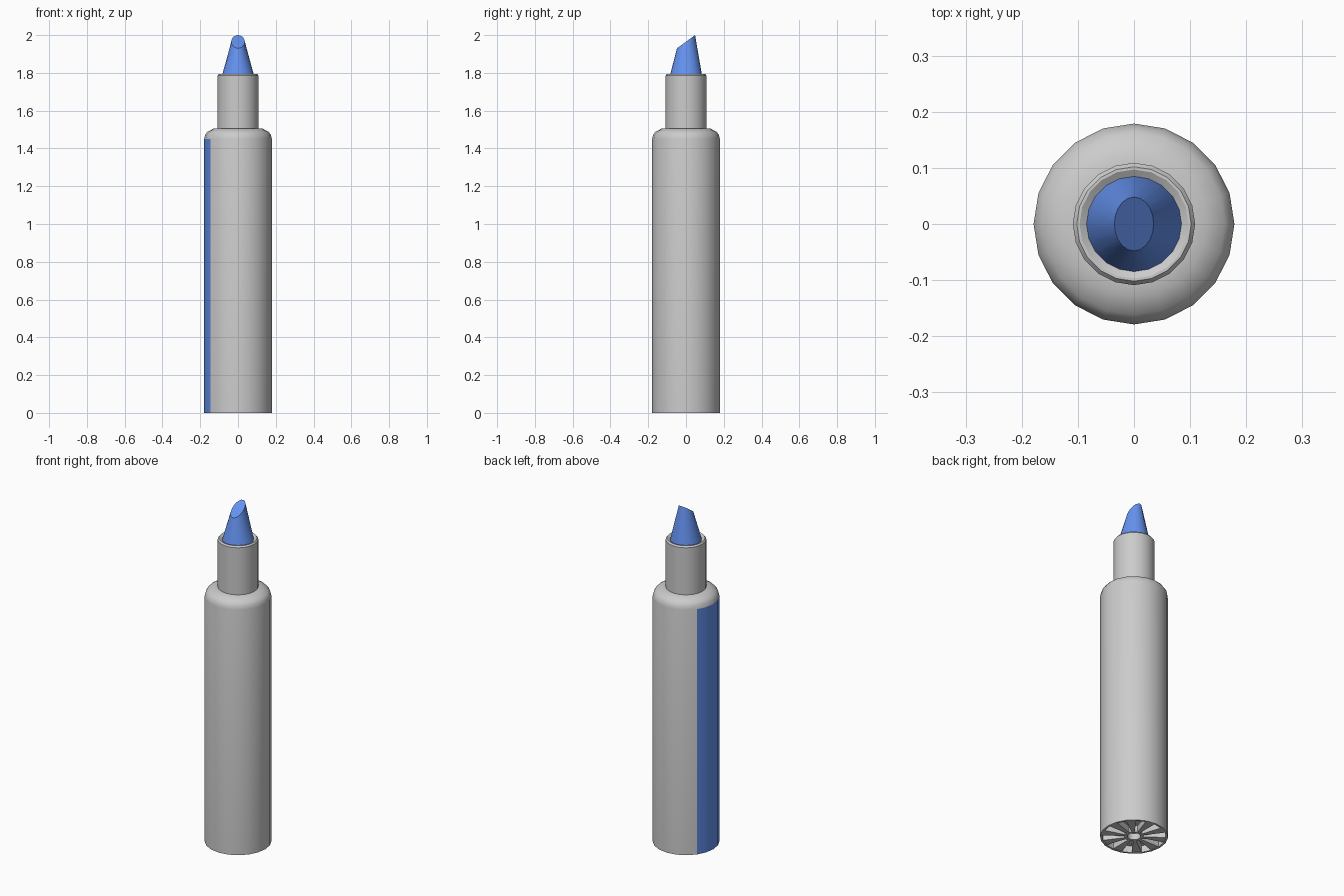
import bpy, bmesh, math

if "Cube" in bpy.data.objects:
    bpy.data.objects.remove(bpy.data.objects["Cube"])

N = 20  # sides of the round parts

blue = bpy.data.materials.new("ink_blue")
blue.diffuse_color = (0.13, 0.29, 0.87, 1)
blue.use_nodes = True
blue.node_tree.nodes["Principled BSDF"].inputs["Base Color"].default_value = blue.diffuse_color


def finish(bm, name, mat=None, angle=25, recalc=True):
    bmesh.ops.remove_doubles(bm, verts=bm.verts, dist=1e-5)
    if recalc:
        bmesh.ops.recalc_face_normals(bm, faces=bm.faces)
    me = bpy.data.meshes.new(name)
    bm.to_mesh(me)
    bm.free()
    ob = bpy.data.objects.new(name, me)
    bpy.context.collection.objects.link(ob)
    if mat:
        me.materials.append(mat)
    bpy.ops.object.select_all(action='DESELECT')
    ob.select_set(True)
    bpy.context.view_layer.objects.active = ob
    bpy.ops.object.shade_smooth_by_angle(angle=math.radians(angle))
    return ob


def point(r, i, z):
    a = 2 * math.pi * i / N
    return (r * math.cos(a), r * math.sin(a), z)


def loft(bm, rings, keep=lambda level, i: True):
    """Bridge consecutive closed rings with quads."""
    vs = [[bm.verts.new(p) for p in ring] for ring in rings]
    for k in range(len(vs) - 1):
        for i in range(N):
            if keep(k, i):
                j = (i + 1) % N
                bm.faces.new((vs[k][i], vs[k][j], vs[k + 1][j], vs[k + 1][i]))
    return vs


def rings(profile):
    return [[point(r, i, z) for i in range(N)] for r, z in profile]


R, SHOULDER = 0.179, 1.45
STRIP = range(8, 12)  # sectors on the left side

# Barrel: recessed base, straight wall, rounded shoulder
bm = bmesh.new()
vs = loft(bm, rings([(0.168, 0.04), (0.168, 0.0), (R, 0.0), (R, SHOULDER), (0.174, 1.472),
                     (0.162, 1.488), (0.13, 1.505), (0.105, 1.507)]),
          lambda k, i: not (k == 2 and i in STRIP))
bm.faces.new(vs[0])
finish(bm, "barrel", angle=35)

# Colour strip set flush into the barrel wall
bm = bmesh.new()
loft(bm, rings([(R, 0.0), (R, SHOULDER)]), lambda k, i: i in STRIP)
finish(bm, "colour_strip", blue, recalc=False)

# Radial ribs and hub inside the base
bm = bmesh.new()
for s in range(0, N, 2):
    lo, hi = [[bm.verts.new(point(r, i, z)) for r, i in
               ((0.045, s), (0.168, s), (0.168, s + 1), (0.045, s + 1))]
              for z in (0.002, 0.04)]
    bm.faces.new(lo)
    for k in range(4):
        bm.faces.new((lo[k], lo[k - 1], hi[k - 1], hi[k]))
finish(bm, "base_ribs")

bm = bmesh.new()
loft(bm, rings([(0.05, 0.04), (0.05, 0.002), (0.035, 0.002), (0.035, 0.04)]))
finish(bm, "base_hub")

# Neck with a bevelled lip dipping toward the nib
bm = bmesh.new()
loft(bm, rings([(0.109, 1.50), (0.109, 1.785), (0.102, 1.794), (0.097, 1.794), (0.083, 1.785)]))
finish(bm, "neck")

# Chisel nib: round base lofted to a slanted oval tip
bm = bmesh.new()
tip = []
for i in range(N):
    x, y, _ = point(1, i, 0)
    tip.append((0.035 * x, 0.048 * y, 1.965 + 0.035 * y))
vs = loft(bm, rings([(0.085, 1.785)]) + [tip])
bm.faces.new(vs[-1])
bm.faces.new(vs[0])
finish(bm, "nib", blue)
